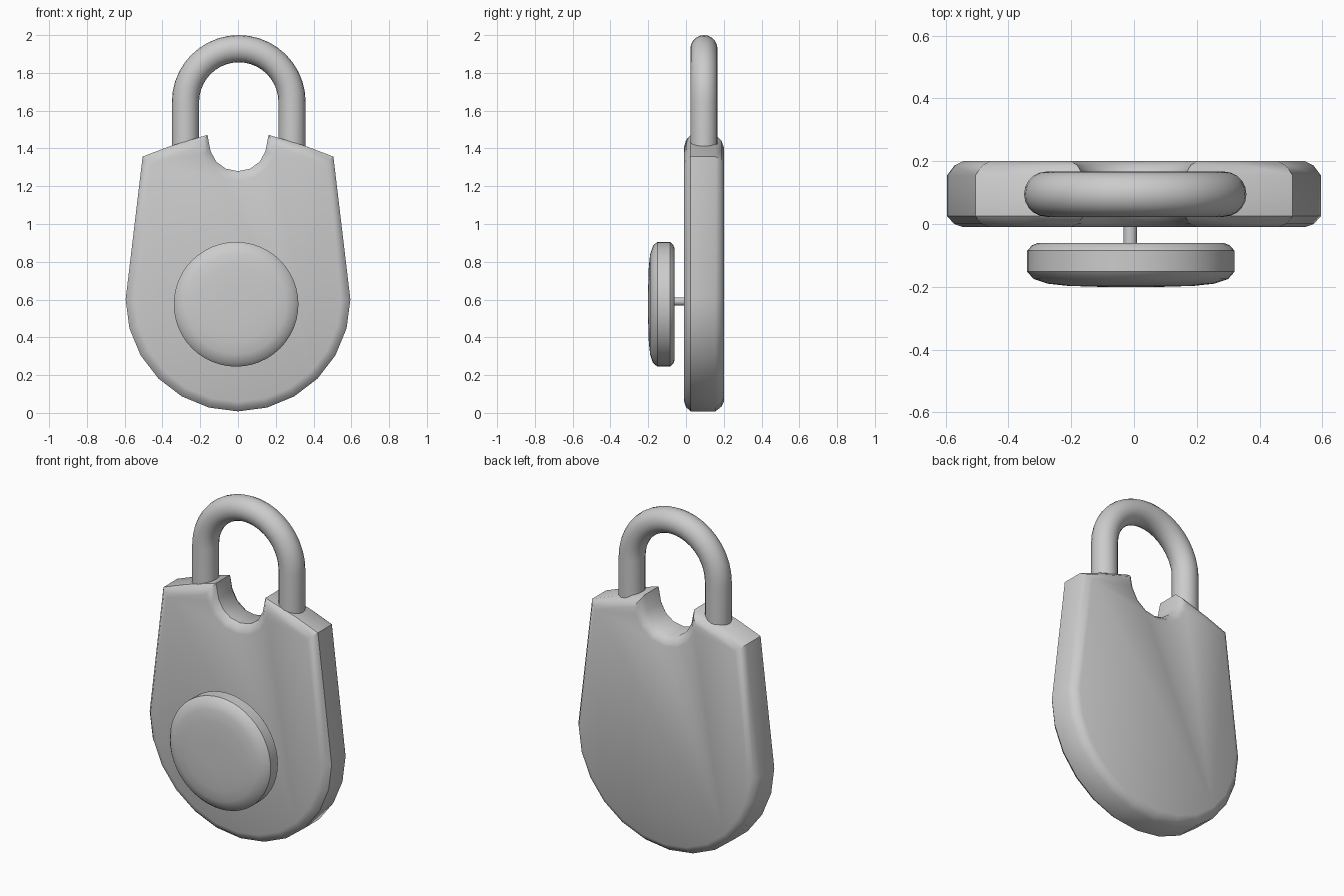
import bpy, bmesh, math
from mathutils import Vector

if "Cube" in bpy.data.objects:
    bpy.data.objects.remove(bpy.data.objects["Cube"])

grey = bpy.data.materials.new("plain_grey")
grey.diffuse_color = (0.6, 0.6, 0.6, 1)
grey.use_nodes = True
grey.node_tree.nodes["Principled BSDF"].inputs["Base Color"].default_value = grey.diffuse_color


def finish(name, bm, angle):
    bmesh.ops.recalc_face_normals(bm, faces=bm.faces)
    me = bpy.data.meshes.new(name)
    bm.to_mesh(me)
    bm.free()
    me.materials.append(grey)
    ob = bpy.data.objects.new(name, me)
    bpy.context.collection.objects.link(ob)
    bpy.ops.object.select_all(action='DESELECT')
    ob.select_set(True)
    bpy.context.view_layer.objects.active = ob
    bpy.ops.object.shade_smooth_by_angle(angle=math.radians(angle))
    return ob


def loft(name, rings, angle):
    """Skin equal-length rings of points and cap both ends."""
    bm = bmesh.new()
    vs = [[bm.verts.new(p) for p in r] for r in rings]
    n = len(vs[0])
    for a, b in zip(vs, vs[1:]):
        for i in range(n):
            j = (i + 1) % n
            bm.faces.new((a[i], a[j], b[j], b[i]))
    bm.faces.new(vs[0])
    bm.faces.new(vs[-1])
    return finish(name, bm, angle)


def inset(pts, d):
    """Mitred inward offset of a counter-clockwise outline."""
    out = []
    for i, p in enumerate(pts):
        e1 = (p - pts[i - 1]).normalized()
        e2 = (pts[(i + 1) % len(pts)] - p).normalized()
        n1, n2 = Vector((-e1.y, e1.x)), Vector((-e2.y, e2.x))
        out.append(p + (n1 + n2) * d / (1 + n1.dot(n2)))
    return out


# body: round bottom, tapered sides, sloped shoulders and a top notch
half = [(0.595 * math.sin(math.radians(a)), 0.6 - 0.592 * math.cos(math.radians(a)))
        for a in range(0, 91, 15)]
half += [(0.505, 1.357), (0.36, 1.412), (0.162, 1.472), (0.145, 1.385),
         (0.115, 1.33), (0.065, 1.293), (0, 1.28)]
outline = [Vector(p) for p in half + [(-x, z) for x, z in half[-2:0:-1]]]
rings = [[(p.x, y, p.y) for p in inset(outline, d)] for y, d in
         ((-0.01, 0.05), (0.0, 0.022), (0.025, 0), (0.155, 0), (0.187, 0.024), (0.2, 0.05))]
loft("lock_body", rings, 38)

# shackle: round bar swept along an arch
R, r, cx, cy, cz = 0.282, 0.072, 0.004, 0.095, 1.646
path = [(R, 1.37 - cz, 0)]
path += [(R * math.cos(t), R * math.sin(t), t) for t in
         (math.pi * i / 20 for i in range(21))]
path += [(-R, 1.37 - cz, math.pi)]
rings = []
for x, z, t in path:
    ring = []
    for k in range(20):
        a = 2 * math.pi * k / 20
        ring.append((cx + x + r * math.cos(a) * math.cos(t), cy + r * math.sin(a),
                     cz + z + r * math.cos(a) * math.sin(t)))
    rings.append(ring)
loft("shackle", rings, 40)


# dial and stem: discs turned around the y axis
def turned(name, x, z, profile, n, angle):
    loft(name, [[(x + q * math.cos(2 * math.pi * k / n), y, z + q * math.sin(2 * math.pi * k / n))
                 for k in range(n)] for y, q in profile], angle)


turned("dial", -0.01, 0.575,
       ((-0.06, 0.295), (-0.068, 0.315), (-0.085, 0.33), (-0.152, 0.33), (-0.175, 0.31),
        (-0.19, 0.265), (-0.197, 0.2), (-0.2, 0.1)), 48, 40)
turned("dial_stem", -0.012, 0.59, ((-0.08, 0.022), (0.02, 0.022)), 16, 40)
